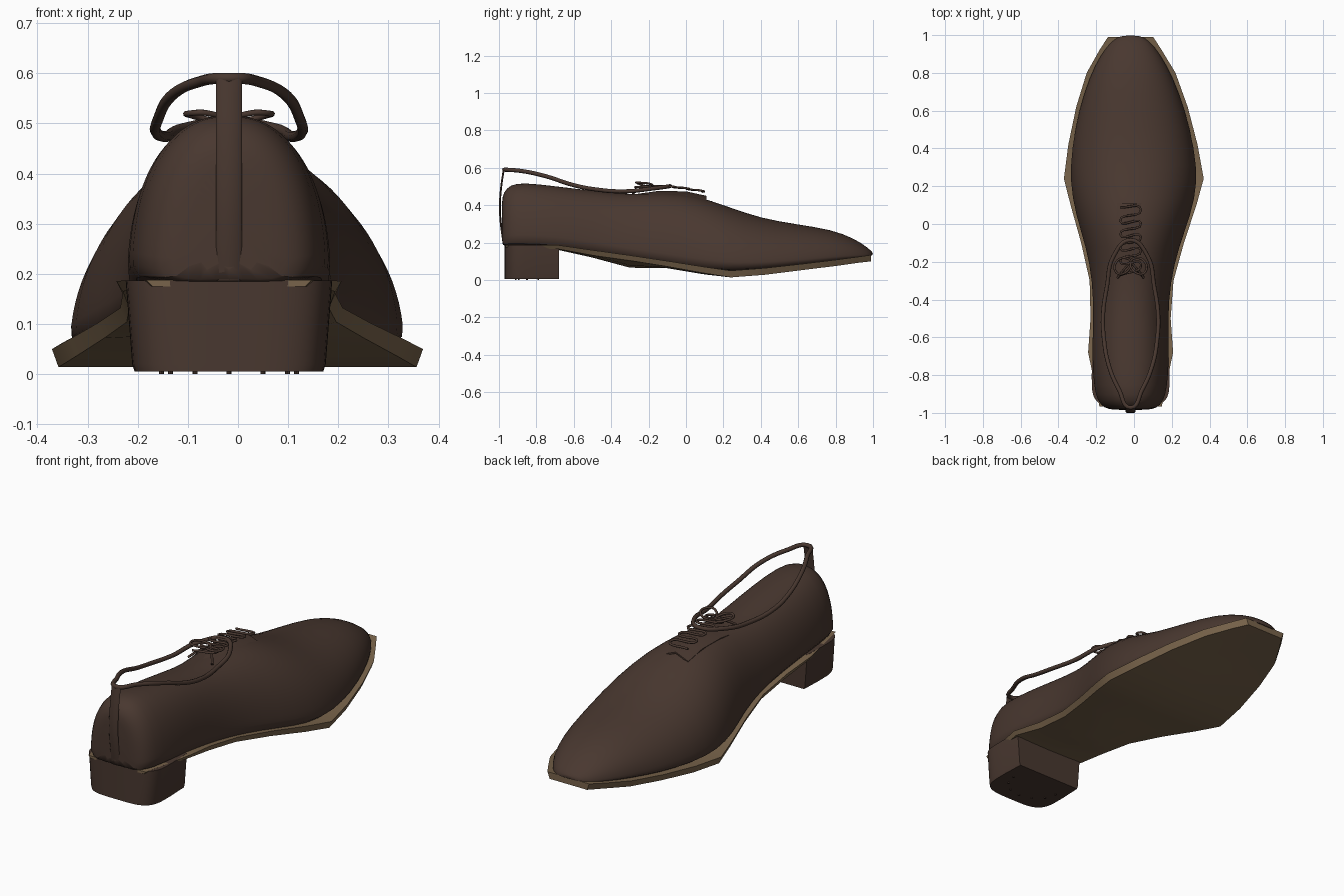
import bpy, bmesh, math
from mathutils import Vector

cube = bpy.data.objects.get("Cube")
if cube:
    bpy.data.objects.remove(cube)


def material(name, rgb):
    m = bpy.data.materials.new(name)
    m.use_nodes = True
    m.diffuse_color = (*rgb, 1)
    m.node_tree.nodes["Principled BSDF"].inputs["Base Color"].default_value = (*rgb, 1)
    return m


LEATHER = material("dark brown leather", (0.066, 0.039, 0.029))
TAN = material("tan sole", (0.19, 0.127, 0.07))
CX = -0.018  # heel and toe sit slightly off the centre line


def finish(name, bm, mat, angle=40):
    bmesh.ops.recalc_face_normals(bm, faces=bm.faces)
    me = bpy.data.meshes.new(name)
    bm.to_mesh(me)
    bm.free()
    ob = bpy.data.objects.new(name, me)
    bpy.context.collection.objects.link(ob)
    me.materials.append(mat)
    bpy.ops.object.select_all(action='DESELECT')
    bpy.context.view_layer.objects.active = ob
    ob.select_set(True)
    bpy.ops.object.shade_smooth_by_angle(angle=math.radians(angle))
    return ob


def loft(name, rings, mat, angle=40):
    """Skin a list of closed rings and cap both ends."""
    bm = bmesh.new()
    loops = [[bm.verts.new(p) for p in ring] for ring in rings]
    n = len(loops[0])
    for a, b in zip(loops, loops[1:]):
        for i in range(n):
            j = (i + 1) % n
            bm.faces.new((a[i], a[j], b[j], b[i]))
    bm.faces.new(loops[0])
    bm.faces.new(loops[-1])
    return finish(name, bm, mat, angle)


def power(v, e):
    return math.copysign(abs(v) ** e, v)


def cord(name, points, radius, closed=False):
    """Round lace through the given points."""
    cu = bpy.data.curves.new(name, 'CURVE')
    cu.dimensions = '3D'
    cu.bevel_depth = radius
    cu.bevel_resolution = 2
    cu.resolution_u = 6
    cu.use_fill_caps = True
    sp = cu.splines.new('BEZIER')
    sp.bezier_points.add(len(points) - 1)
    for bp, p in zip(sp.bezier_points, points):
        bp.co = p
        bp.handle_left_type = bp.handle_right_type = 'AUTO'
    sp.use_cyclic_u = closed
    cu.materials.append(LEATHER)
    ob = bpy.data.objects.new(name, cu)
    bpy.context.collection.objects.link(ob)
    return ob


def centre(y):
    return CX * min(1, abs(y - 0.2) / 0.7)


# Upper: domed sections along the foot (y, half width, bottom, top)
stations = [
    (-0.985, 0.09, 0.185, 0.43), (-0.975, 0.14, 0.185, 0.47),
    (-0.94, 0.175, 0.185, 0.51), (-0.87, 0.195, 0.185, 0.522),
    (-0.7, 0.207, 0.18, 0.502), (-0.5, 0.198, 0.15, 0.478),
    (-0.3, 0.208, 0.12, 0.455), (-0.12, 0.248, 0.09, 0.47),
    (0.05, 0.308, 0.06, 0.454), (0.22, 0.342, 0.045, 0.394),
    (0.4, 0.328, 0.055, 0.33), (0.6, 0.285, 0.075, 0.297),
    (0.78, 0.222, 0.1, 0.27), (0.9, 0.158, 0.115, 0.222),
    (0.97, 0.1, 0.125, 0.175), (1.0, 0.05, 0.132, 0.146)]
SEG = 24
rings = []
for y, w, b, t in stations:
    e = 0.86 if y < -0.3 else 0.95
    ring = []
    for i in range(SEG + 1):
        a = math.pi * i / SEG
        ring.append((centre(y) + w * power(math.cos(a), e), y,
                     b + (t - b) * math.sin(a) ** e))
    ring += [(centre(y) + w * k, y, b) for k in (-0.5, 0, 0.5)]
    rings.append(ring)
upper = loft("upper", rings, LEATHER, 60)
sub = upper.modifiers.new("smooth", 'SUBSURF')
sub.levels = sub.render_levels = 1

# Sole: faceted plate (y, half width, top, edge bottom, keel bottom)
sole_rows = [
    (-0.965, 0.165, 0.188, 0.175, 0.175), (-0.68, 0.225, 0.186, 0.165, 0.16),
    (-0.5, 0.212, 0.16, 0.132, 0.12), (-0.3, 0.222, 0.132, 0.104, 0.066),
    (-0.1, 0.272, 0.102, 0.072, 0.063), (0.1, 0.333, 0.07, 0.036, 0.03),
    (0.24, 0.37, 0.05, 0.014, 0.014), (0.42, 0.342, 0.064, 0.028, 0.03),
    (0.62, 0.295, 0.086, 0.053, 0.058), (0.8, 0.235, 0.108, 0.075, 0.08),
    (0.92, 0.165, 0.124, 0.092, 0.092), (0.99, 0.12, 0.134, 0.1, 0.1)]
rings = []
for y, w, t, b, k in sole_rows:
    c = centre(y)
    v = w - 0.013
    rings.append([(c - w, y, t), (c + w, y, t), (c + v, y, b),
                  (c + v * 0.5, y, (b + 2 * k) / 3), (c, y, k),
                  (c - v * 0.5, y, (b + 2 * k) / 3), (c - v, y, b)])
loft("sole", rings, TAN, 35)


# Heel block: straight front, rounded back, slightly tapered
def heel_ring(z, s):
    ring = [(CX + 0.195 * s, -0.68, z)]
    for i in range(25):
        a = math.pi * i / 24
        ring.append((CX + 0.2 * s * power(math.cos(a), 0.5), -0.8 - 0.17 * math.sin(a) ** 0.5, z))
    return ring + [(CX - 0.195 * s, -0.68, z)]


loft("heel", [heel_ring(0.187, 1.03), heel_ring(0.02, 0.965), heel_ring(0.005, 0.94)], LEATHER, 35)

# Small nails under the heel
bm = bmesh.new()
for i in range(7):
    a = math.pi * i / 6
    pos = Vector((CX + 0.135 * math.cos(a), -0.79 - 0.12 * math.sin(a), 0.004))
    geo = bmesh.ops.create_cone(bm, cap_ends=True, segments=8, radius1=0.005, radius2=0.005, depth=0.008)
    bmesh.ops.translate(bm, verts=geo["verts"], vec=pos)
finish("heel_nails", bm, LEATHER)

# Back strap: thin bowed strip standing behind the heel
rings = []
for i in range(13):
    u = i / 12
    z = 0.186 + 0.404 * u
    y = -0.972 - 0.022 * math.sin(math.pi * u)
    rings.append([(CX + dx, y + dy, z + (0.008 * u if dx == 0 else 0)) for dx, dy in
                  ((-0.026, 0), (-0.02, -0.006), (0, -0.006), (0.02, -0.006), (0.026, 0), (0, 0.004))])
loft("back_strap", rings, LEATHER, 50)

# Lace loop: teardrop from the strap top round to the lacing
half = [(0.06, -0.88, 0.583), (0.115, -0.75, 0.555), (0.142, -0.6, 0.507),
        (0.146, -0.48, 0.484), (0.125, -0.33, 0.474), (0.09, -0.17, 0.49)]
loop = [(CX, -0.972, 0.59)] + [(CX + x, y, z) for x, y, z in half]
loop += [(CX, -0.085, 0.502)] + [(CX - x, y, z) for x, y, z in reversed(half)]
cord("lace_loop", loop, 0.011, True)

# Tongue panel under the lacing
rings = []
for y, w, z in ((-0.28, 0.085, 0.458), (-0.15, 0.08, 0.476), (0, 0.075, 0.474), (0.11, 0.072, 0.45)):
    rings.append([(CX - w, y, z - 0.03), (CX, y, z), (CX + w, y, z - 0.03),
                  (CX + w, y, z - 0.038), (CX, y, z - 0.008), (CX - w, y, z - 0.038)])
loft("tongue", rings, LEATHER, 50)

# Zigzag lacing
zigzag = []
for i in range(11):
    u = i / 10
    side = 1 if i % 2 else -1
    zigzag.append((CX + side * 0.055, 0.1 - 0.36 * u + 0.012 * side, 0.472 + 0.03 * math.sin(2.2 * u)))
cord("lacing", zigzag, 0.006)

# Bow: flat loop and loose end on each side
for name, s in (("left", 1), ("right", -1)):
    cord("bow_loop_" + name, [(CX, -0.2, 0.5), (CX + s * 0.045, -0.265, 0.521), (CX + s * 0.08, -0.25, 0.52),
                              (CX + s * 0.075, -0.2, 0.516), (CX + s * 0.03, -0.18, 0.505)], 0.006, True)
    cord("bow_end_" + name, [(CX, -0.2, 0.502), (CX + s * 0.035, -0.24, 0.49), (CX + s * 0.07, -0.285, 0.462)], 0.006)
